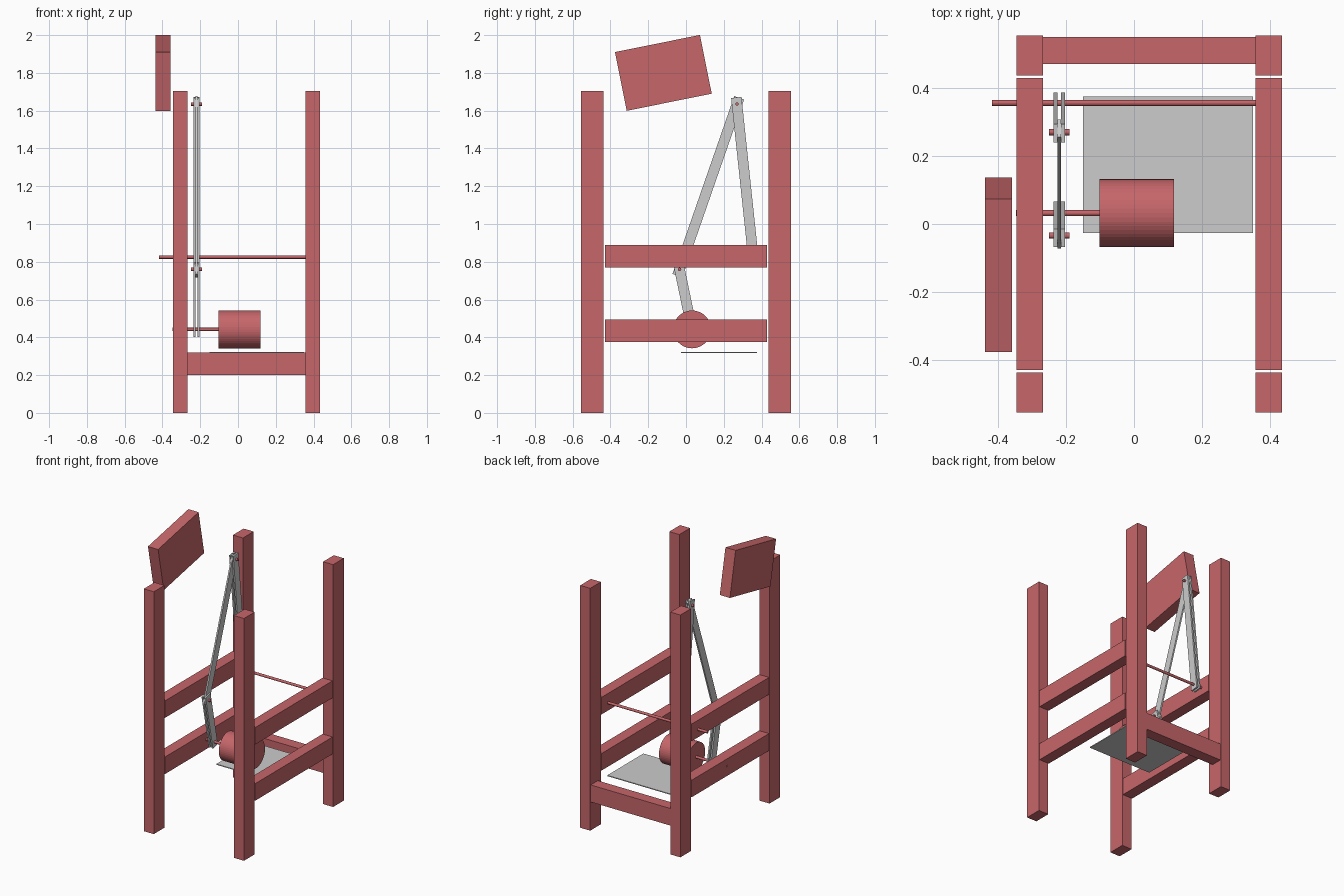
import bpy
import math
from mathutils import Matrix, Vector

if "Cube" in bpy.data.objects:
    bpy.data.objects.remove(bpy.data.objects["Cube"], do_unlink=True)


def material(name, rgb):
    mat = bpy.data.materials.new(name)
    mat.use_nodes = True
    colour = (*rgb, 1.0)
    mat.diffuse_color = colour
    mat.node_tree.nodes["Principled BSDF"].inputs["Base Color"].default_value = colour
    return mat


RED = material("dusty_red", (0.565, 0.133, 0.144))
GREY = material("light_grey", (0.604, 0.604, 0.604))


def box(name, centre, size, mat, tilt=0.0):
    """Box tilted about the x axis."""
    bpy.ops.mesh.primitive_cube_add(size=1)
    ob = bpy.context.object
    ob.name = name
    ob.data.transform(Matrix.Diagonal((*size, 1.0)))
    ob.location = centre
    ob.rotation_euler.x = tilt
    ob.data.materials.append(mat)
    return ob


def span(name, x, y, z, mat):
    """Box given by its extents on each axis."""
    centre = [(a + b) / 2 for a, b in (x, y, z)]
    return box(name, centre, [b - a for a, b in (x, y, z)], mat)


def rod(name, x, yz, radius, mat, sides=24):
    """Cylinder lying along x."""
    bpy.ops.mesh.primitive_cylinder_add(vertices=sides, radius=radius, depth=x[1] - x[0])
    ob = bpy.context.object
    ob.name = name
    ob.data.transform(Matrix.Rotation(math.pi / 2, 4, "Y"))
    ob.location = ((x[0] + x[1]) / 2, *yz)
    ob.data.materials.append(mat)
    return ob


def link(name, x, start, end):
    """Flat bar joining two pivots, running a little past both."""
    a, b = Vector(start), Vector(end)
    d = b - a
    mid = (a + b) / 2
    return box(name, (x, *mid), (0.011, 0.055, d.length + 0.07), GREY,
               -math.atan2(d.x, d.y))


# Frame: four posts and two rails on each side
for side, x in (("right", (-0.345, -0.267)), ("left", (0.357, 0.435))):
    span(f"front_{side}_post", x, (-0.555, -0.436), (0, 1.705), RED)
    span(f"back_{side}_post", x, (0.436, 0.555), (0, 1.705), RED)
    span(f"{side}_lower_rail", x, (-0.43, 0.43), (0.375, 0.495), RED)
    span(f"{side}_upper_rail", x, (-0.43, 0.43), (0.77, 0.89), RED)
span("back_beam", (-0.267, 0.357), (0.47, 0.55), (0.2, 0.32), RED)
span("base_plate", (-0.15, 0.35), (-0.026, 0.375), (0.317, 0.323), GREY)

# Tilted panel beside the frame
box("tilted_panel", (-0.398, -0.12, 1.8), (0.079, 0.459, 0.317), RED, math.radians(11.4))

# Pivots of the linkage, as (y, z)
shaft, elbow, apex, rocker_pivot = (0.032, 0.442), (-0.034, 0.76), (0.27, 1.635), (0.356, 0.825)

# Motor drum, shafts and pins
rod("motor_drum", (-0.102, 0.118), shaft, 0.1, RED, 48)
rod("motor_shaft", (-0.347, -0.102), shaft, 0.009, RED)
rod("rocker_shaft", (-0.418, 0.357), rocker_pivot, 0.009, RED)
rod("elbow_pin", (-0.25, -0.19), elbow, 0.009, RED)
rod("apex_pin", (-0.25, -0.19), apex, 0.009, RED)

# Linkage: paired crank and rocker bars around one connecting bar
for side, x in (("outer", -0.231), ("inner", -0.209)):
    link(f"{side}_crank", x, shaft, elbow)
    link(f"{side}_rocker", x, rocker_pivot, apex)
link("connecting_bar", -0.22, elbow, apex)
